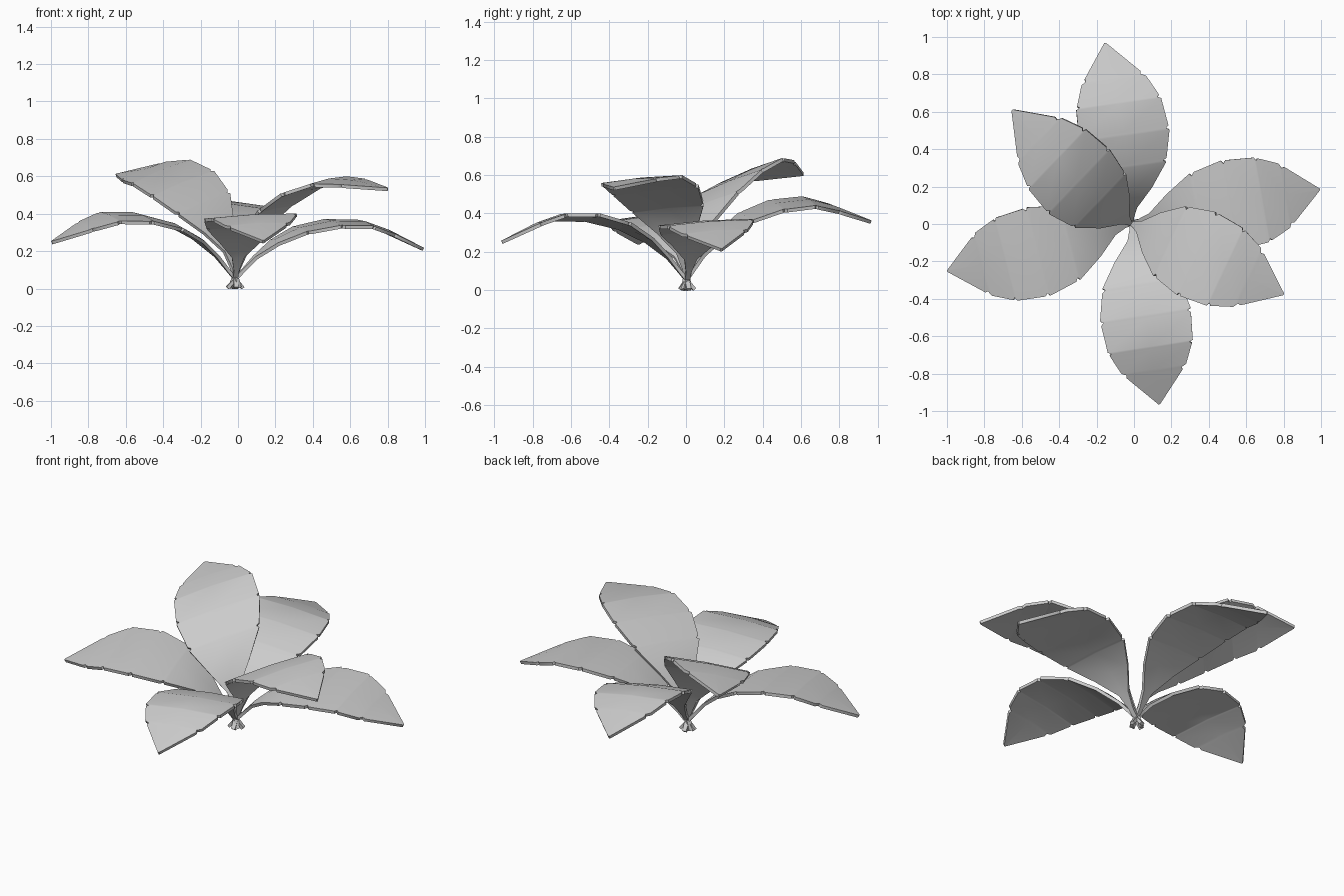
import bpy, bmesh, math

if "Cube" in bpy.data.objects:
    bpy.data.objects.remove(bpy.data.objects["Cube"])

BASE = (-0.015, 0.005)
PIVOT_Z = 0.03
# Shared leaf template: reach, height, half width
STATIONS = [(-0.04, 0.0, 0.012), (0.04, 0.10, 0.014), (0.10, 0.175, 0.034),
            (0.20, 0.265, 0.118), (0.33, 0.342, 0.205), (0.50, 0.387, 0.245),
            (0.67, 0.385, 0.23), (0.79, 0.338, 0.175), (0.98, 0.24, 0.004)]


def rings_with_notches():
    """Add a small edge notch just after each broad station."""
    rings = []
    for i, (r, z, w) in enumerate(STATIONS):
        rings.append((r, z, w))
        if 4 <= i <= 7:
            r2, z2, w2 = STATIONS[i + 1]
            for f, cut in ((0.06, 0.016), (0.14, 0.0)):
                rings.append((r + (r2 - r) * f, z + (z2 - z) * f,
                              w + (w2 - w) * f - cut))
    return rings


def make_leaf(name, tip, roll, bend, sag):
    """Leaf swung, pitched and scaled so its tip lands on the given point."""
    dx, dy, dz = tip[0] - BASE[0], tip[1] - BASE[1], tip[2] - PIVOT_Z
    reach = math.hypot(dx, dy)
    ux, uy = dx / reach, dy / reach
    tr, tz = STATIONS[-1][0], STATIONS[-1][1] - PIVOT_Z
    pitch = math.atan2(dz, reach) - math.atan2(tz, tr)
    scale = math.hypot(reach, dz) / math.hypot(tr, tz)
    cp, sp = math.cos(pitch), math.sin(pitch)
    bm = bmesh.new()
    rows = []
    for r, z, w in rings_with_notches():
        h = z - PIVOT_Z
        arc = math.sin(math.pi * max(r, 0) / tr)
        r1 = (r * cp - h * sp) * scale
        z1 = max((r * sp + h * cp) * scale + PIVOT_Z, 0.003) - sag * arc
        row = []
        for t in (1, 0, -1):
            side = t * w * math.cos(roll) + bend * arc
            up = t * w * math.sin(roll) + (0.008 if t == 0 and w > 0.1 else 0)
            row.append(bm.verts.new((BASE[0] + ux * r1 - uy * side,
                                     BASE[1] + uy * r1 + ux * side, z1 + up)))
        rows.append(row)
    for a, b in zip(rows, rows[1:]):
        for k in range(2):
            bm.faces.new((a[k], a[k + 1], b[k + 1], b[k]))
    bmesh.ops.recalc_face_normals(bm, faces=bm.faces)
    mesh = bpy.data.meshes.new(name)
    bm.to_mesh(mesh)
    bm.free()
    obj = bpy.data.objects.new(name, mesh)
    bpy.context.collection.objects.link(obj)
    solid = obj.modifiers.new("thickness", 'SOLIDIFY')
    solid.thickness = 0.018
    solid.offset = 0
    bpy.ops.object.select_all(action='DESELECT')
    obj.select_set(True)
    bpy.context.view_layer.objects.active = obj
    bpy.ops.object.modifier_apply(modifier=solid.name)
    bpy.ops.object.shade_smooth_by_angle(angle=math.radians(50))


# Low outer leaves, then the two raised ones:
# tip point, roll in degrees, sideways bend to the left, sag
LEAVES = [("leaf_right", (0.99, 0.185, 0.21), 4, 0.0, 0.034),
          ("leaf_left", (-0.995, -0.25, 0.245), -6, 0.022, 0.022),
          ("leaf_front", (0.135, -0.96, 0.25), 3, 0.0, 0.014),
          ("leaf_back", (-0.155, 0.965, 0.355), 6, -0.03, 0.012),
          ("raised_leaf_right", (0.80, -0.375, 0.53), 5, 0.0, 0.01),
          ("raised_leaf_left", (-0.65, 0.61, 0.605), -16, 0.03, 0.014)]
for name, tip, roll, bend, sag in LEAVES:
    make_leaf(name, tip, math.radians(roll), bend, sag)
